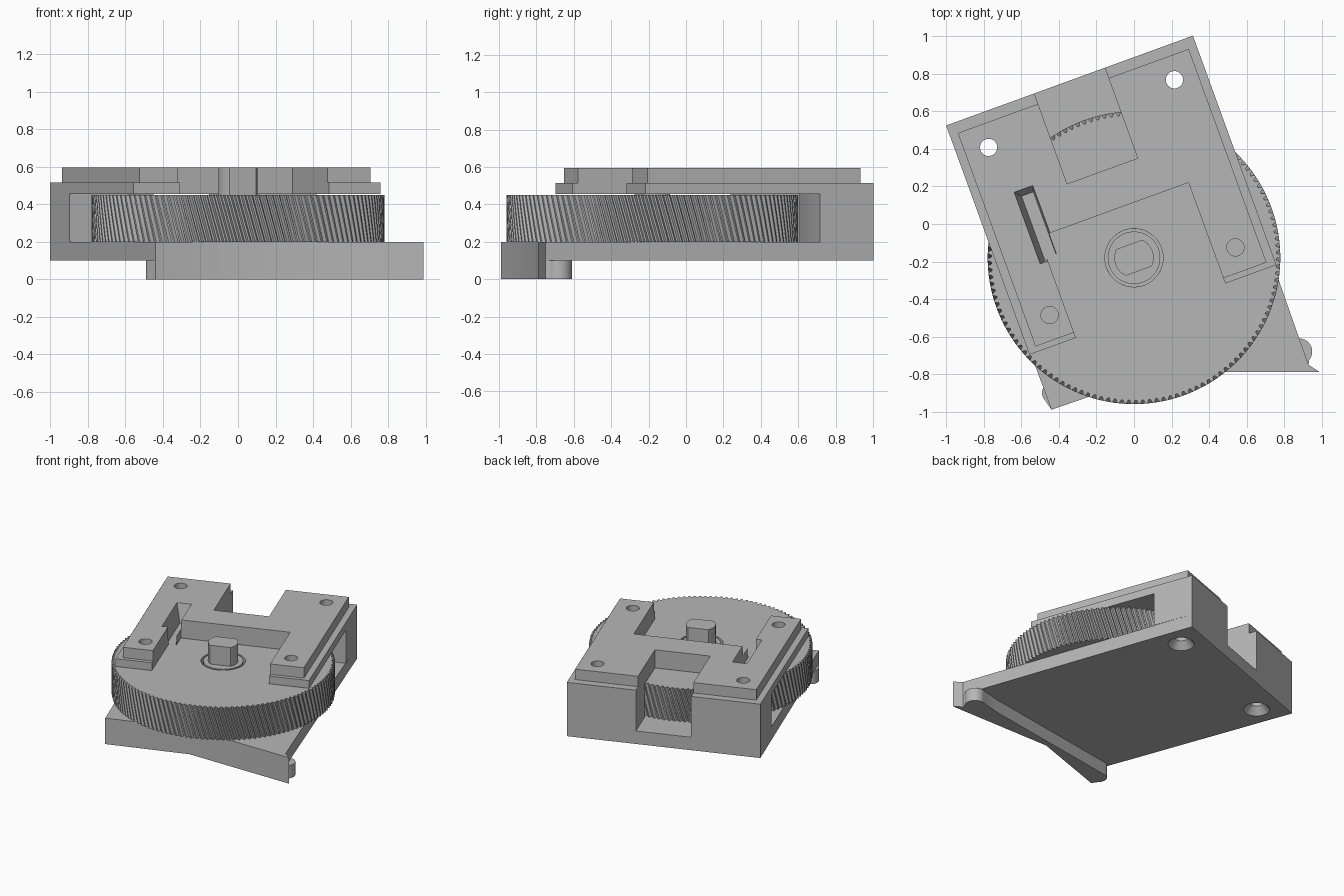
import bpy, bmesh, math
from mathutils import Vector, Matrix

cube = bpy.data.objects.get("Cube")
if cube:
    bpy.data.objects.remove(cube, do_unlink=True)

# One grey for every part
grey = bpy.data.materials.new("plain_grey")
grey.use_nodes = True
colour = (0.47, 0.47, 0.47, 1)
grey.diffuse_color = colour
grey.node_tree.nodes["Principled BSDF"].inputs["Base Color"].default_value = colour

# The housing is turned about the wheel axis
AXIS = Vector((0, -0.18, 0))
TURN = Matrix.Rotation(math.radians(20), 3, 'Z')


def turned(pts):
    return [tuple((AXIS + TURN @ Vector((u, v, 0))).xy) for u, v in pts]


def rect(u0, u1, v0, v1):
    return turned([(u0, v0), (u1, v0), (u1, v1), (u0, v1)])


def arc(cx, cy, r, start, end, n=32):
    steps = [math.radians(start + (end - start) * i / n) for i in range(n + 1)]
    return [(cx + r * math.cos(a), cy + r * math.sin(a)) for a in steps]


def circle(cx, cy, r):
    return arc(cx, cy, r, 0, 360, 40)[:-1]


def make(name, bm):
    bmesh.ops.recalc_face_normals(bm, faces=bm.faces)
    mesh = bpy.data.meshes.new(name)
    bm.to_mesh(mesh)
    bm.free()
    mesh.materials.append(grey)
    obj = bpy.data.objects.new(name, mesh)
    bpy.context.collection.objects.link(obj)
    return obj


def prism(name, low, z0, z1, high=None):
    bm = bmesh.new()
    a = [bm.verts.new((x, y, z0)) for x, y in low]
    b = [bm.verts.new((x, y, z1)) for x, y in (high or low)]
    bm.faces.new(a)
    bm.faces.new(b)
    for i in range(len(a)):
        j = (i + 1) % len(a)
        bm.faces.new((a[i], a[j], b[j], b[i]))
    return make(name, bm)


def cut(target, *cutters):
    for c in cutters:
        c.hide_render = True
        m = target.modifiers.new("cut", 'BOOLEAN')
        m.operation, m.solver, m.object = 'DIFFERENCE', 'EXACT', c
    bpy.context.view_layer.update()
    graph = bpy.context.evaluated_depsgraph_get()
    mesh = bpy.data.meshes.new_from_object(target.evaluated_get(graph))
    target.modifiers.clear()
    target.data = mesh
    for c in cutters:
        bpy.data.objects.remove(c, do_unlink=True)


def outline(side, front, back):
    """Forked housing outline with a rear notch."""
    return turned([(-side, back), (-side, front), (-0.437, front), (-0.437, 0.16),
                   (-0.38, 0.16), (-0.38, 0.277), (0.41, 0.277), (0.41, front),
                   (side, front), (side, back), (0.2, back), (0.2, 0.492),
                   (-0.2, 0.492), (-0.2, back)])


BACK_HOLES = turned([(-0.527, 0.818), (0.527, 0.818)])
FRONT_HOLES = turned([(-0.527, -0.133), (0.527, -0.133)])


def drills(centres):
    return [prism("drill", circle(x, y, 0.046), -0.1, 0.8) for x, y in centres]


def slot():
    return prism("slot_cutter", rect(-0.448, -0.385, 0.15, 0.51), 0.44, 0.61,
                 rect(-0.484, -0.375, 0.14, 0.55))


# Base plate with countersunk screw holes at the back
base_front = [(0.93, -0.75), (0.99, -0.79), (0.14, -0.79), (-0.44, -0.99)]
base = prism("base_plate", turned([(-0.7, 1.005), (0.7, 1.005)]) + base_front, 0.1, 0.2)
sinks = [prism("countersink", circle(x, y, 0.1), 0.09, 0.16, circle(x, y, 0.04))
         for x, y in BACK_HOLES]
cut(base, *drills(BACK_HOLES), *sinks)

# Bent rib below the front edge with rounded ends
rib = ([(-0.44, -0.99)] + arc(-0.43, -0.9, 0.06, 225, 105)
       + [(0.7, -0.655)] + arc(0.88, -0.68, 0.07, 115, -40) + base_front[:3])
prism("front_rib", rib, 0, 0.1)

# Housing with wheel cavity and side windows
housing = prism("housing", outline(0.7, -0.295, 1.005), 0.2, 0.515)
cavity = prism("cavity_cutter", rect(-0.9, 0.9, -0.6, 0.7), 0.1, 0.455)
round_cavity = prism("round_cutter", circle(AXIS.x, AXIS.y, 0.795), 0.1, 0.455)
cut(housing, cavity, round_cavity, slot(), *drills(BACK_HOLES + FRONT_HOLES))

# Raised top plate
top = prism("top_plate", outline(0.655, -0.265, 0.946), 0.515, 0.595)
cut(top, slot(), *drills(BACK_HOLES + FRONT_HOLES))

# Wheel with slanted teeth and a bore
TEETH, LEVELS = 130, 6
N = TEETH * 4
bm = bmesh.new()


def ring(z, twist, radius):
    return [bm.verts.new((radius(i) * math.cos(math.tau * i / N + twist),
                          AXIS.y + radius(i) * math.sin(math.tau * i / N + twist), z))
            for i in range(N)]


def tooth(i):
    return 0.78 if i % 4 < 2 else 0.76


def bore(i):
    return 0.155


rings = [ring(0.2, 0, bore)]
for k in range(LEVELS + 1):
    t = k / LEVELS
    rings.append(ring(0.2 + 0.25 * t, -0.09 * t, tooth))
rings.append(ring(0.45, -0.09, bore))
for k, a in enumerate(rings):
    b = rings[(k + 1) % len(rings)]
    for i in range(N):
        j = (i + 1) % N
        bm.faces.new((a[i], a[j], b[j], b[i]))
make("toothed_wheel", bm)

# Hub and double-flat shaft
prism("hub", circle(AXIS.x, AXIS.y, 0.14), 0.2, 0.45)
shaft = [(u, max(-0.075, min(0.075, v))) for u, v in circle(0, 0, 0.105)]
prism("shaft", turned(shaft), 0.45, 0.595)

# Smooth round walls, sharp edges elsewhere
for obj in bpy.context.scene.objects:
    if obj.type == 'MESH' and grey.name in obj.data.materials:
        bpy.ops.object.select_all(action='DESELECT')
        obj.select_set(True)
        bpy.context.view_layer.objects.active = obj
        bpy.ops.object.shade_smooth_by_angle(angle=math.radians(25))
